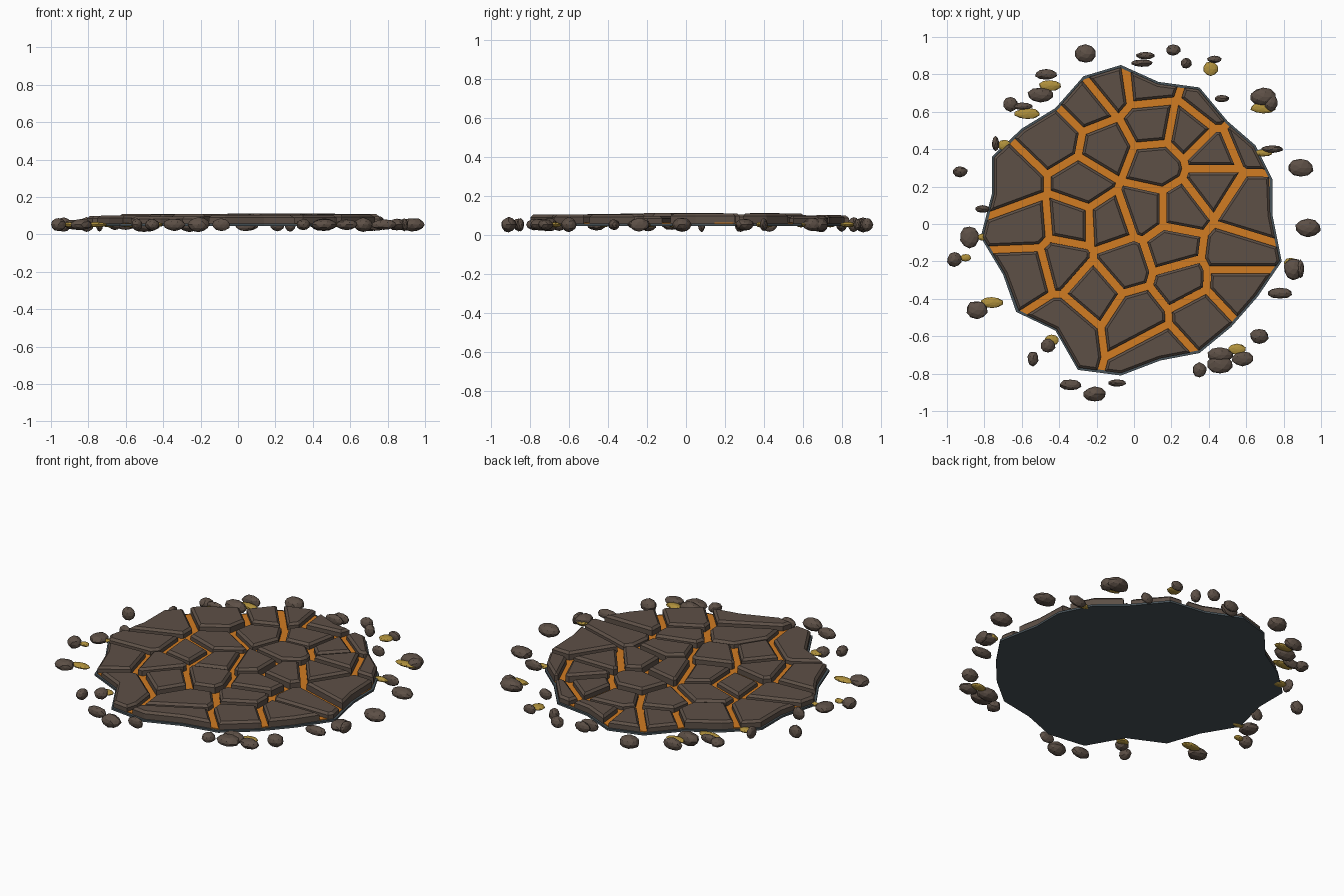
import bpy
import bmesh
import random
from mathutils import Vector

random.seed(4)

old_cube = bpy.data.objects.get("Cube")
if old_cube:
    bpy.data.objects.remove(old_cube, do_unlink=True)


def make_material(name, colour):
    material = bpy.data.materials.new(name)
    material.use_nodes = True
    rgba = (*colour, 1)
    material.diffuse_color = rgba
    material.node_tree.nodes["Principled BSDF"].inputs["Base Color"].default_value = rgba
    return material


stone = make_material("brown stone", (0.11, 0.08, 0.062))
lava = make_material("orange lava", (0.64, 0.2, 0.016))
slate = make_material("dark slate", (0.065, 0.087, 0.1))
gold = make_material("dull gold", (0.43, 0.28, 0.045))

# Plan of the patch, in hundredths of a unit
OUTLINE = [(-27, 79), (-7, 85), (13, 76), (35, 73), (50, 55), (65, 42), (74, 24), (74, 5),
           (79, -20), (66, -39), (52, -55), (35, -69), (14, -73), (-7, -81), (-30, -78),
           (-42, -57), (-63, -47), (-70, -27), (-82, -7), (-76, 16), (-76, 36),
           (-60, 51), (-42, 62)]

# Middle of each cracked plate
PLATES = [(-13, 73), (-24, 64), (7, 75), (41, 64), (9, 54), (30, 50), (42, 38), (61, 46),
          (-42, 46), (-15, 41), (11, 31), (-66, 21), (-27, 21), (-34, 1), (-14, 1), (6, 8),
          (25, 8), (42, 21), (60, 9), (-58, -1), (-57, -25), (-38, -20), (-21, -35),
          (-6, -22), (21, -13), (52, -17), (52, -32), (26, -31), (35, -48), (2, -50),
          (12, -69), (-38, -55)]

# Loose stones: position and half-sizes in plan
PEBBLES = [(-26, 91, 6, 5), (-47, 80, 6, 3), (-50, 69, 7, 4), (-66, 64, 4, 4), (-60, 63, 6, 2),
           (-74, 43, 2, 4), (-93, 28, 4, 3), (-81, 8, 4, 2), (-88, -7, 5, 6), (-96, -19, 4, 4),
           (-84, -46, 6, 5), (-54, -72, 3, 4), (-46, -65, 4, 4), (-34, -86, 6, 3),
           (-21, -91, 6, 4), (-9, -85, 5, 2), (35, -78, 4, 4), (46, -70, 7, 4), (46, -75, 7, 5),
           (58, -72, 6, 4), (67, -60, 5, 4), (78, -37, 7, 3), (89, -24, 2, 5), (85, -24, 5, 6),
           (93, -2, 7, 5), (89, 30, 7, 5), (74, 40, 6, 2), (69, 68, 7, 5), (73, 65, 4, 5),
           (47, 67, 4, 2), (43, 88, 4, 2), (28, 86, 3, 3), (21, 93, 4, 3), (6, 90, 5, 2),
           (4, 86, 6, 2)]
SHARDS = [(-45, 74, 6, 3), (-57, 59, 7, 3), (-69, 42, 4, 3), (-90, -18, 3, 2), (-76, -42, 6, 3),
          (-44, -62, 4, 3), (55, -67, 5, 3), (84, -21, 4, 3), (69, 38, 5, 2), (69, 62, 7, 3),
          (41, 83, 4, 4), (-80, -7, 4, 2)]

outline = [Vector(p) / 100 for p in OUTLINE]
centres = [Vector(p) / 100 for p in PLATES]


def finish(bm, name, material):
    bmesh.ops.recalc_face_normals(bm, faces=bm.faces)
    mesh = bpy.data.meshes.new(name)
    bm.to_mesh(mesh)
    bm.free()
    mesh.materials.append(material)
    obj = bpy.data.objects.new(name, mesh)
    bpy.context.collection.objects.link(obj)
    return obj


def slab(name, polygon, low, high, material, chamfer=0):
    """Extrude a plan polygon, optionally with a chamfered top edge."""
    bm = bmesh.new()
    bottom = bm.faces.new([bm.verts.new((p.x, p.y, low)) for p in polygon])
    bottom.normal_update()
    grown = bmesh.ops.extrude_face_region(bm, geom=[bottom], use_keep_orig=True)
    top_verts = [g for g in grown["geom"] if isinstance(g, bmesh.types.BMVert)]
    top = [g for g in grown["geom"] if isinstance(g, bmesh.types.BMFace)]
    for v in top_verts:
        v.co.z = high - chamfer
    bmesh.ops.recalc_face_normals(bm, faces=bm.faces)
    if chamfer:
        bmesh.ops.inset_region(bm, faces=top, thickness=chamfer, depth=0, use_even_offset=True)
        for v in top[0].verts:
            v.co.z = high
    return finish(bm, name, material)


def clip(polygon, point, normal):
    """Keep the part of the polygon behind a line."""
    kept = []
    for a, b in zip(polygon, polygon[1:] + polygon[:1]):
        da, db = (a - point).dot(normal), (b - point).dot(normal)
        if da <= 0:
            kept.append(a)
        if (da < 0 < db) or (db < 0 < da):
            kept.append(a.lerp(b, da / (da - db)))
    return kept


def tidy(polygon, shortest=0.018):
    """Drop corners that nearly touch the one before."""
    return [p for i, p in enumerate(polygon) if (p - polygon[i - 1]).length > shortest]


def boulder(name, x, y, rx, ry, rz, material):
    bm = bmesh.new()
    bmesh.ops.create_icosphere(bm, subdivisions=2, radius=1)
    for v in bm.verts:
        v.co *= random.uniform(0.92, 1.04)
        v.co = Vector((v.co.x * rx, v.co.y * ry, v.co.z * rz))
    obj = finish(bm, name, material)
    obj.location = (x, y, 0.052)
    return obj


# Base and glowing layer
slab("slate_base", outline, 0.045, 0.057, slate)
slab("lava_layer", [p * 0.98 for p in outline], 0.05, 0.062, lava)

# Cracked stone plates: each keeps the ground nearest its own middle
HALF_CRACK = 0.02
for i, centre in enumerate(centres):
    shape = [p * 0.985 for p in outline]
    for other in centres:
        if other != centre:
            away = (other - centre).normalized()
            shape = clip(shape, (centre + other) / 2 - away * HALF_CRACK, away)
    shape = tidy(shape)
    if len(shape) > 2:
        slab(f"stone_plate_{i + 1}", shape, 0.055, random.uniform(0.094, 0.113), stone, 0.013)

# Loose stones and gold shards around the rim
for i, (x, y, rx, ry) in enumerate(PEBBLES):
    boulder(f"pebble_{i + 1}", x / 100, y / 100, rx / 100, ry / 100,
            random.uniform(0.027, 0.04), stone)
for i, (x, y, rx, ry) in enumerate(SHARDS):
    boulder(f"gold_shard_{i + 1}", x / 100, y / 100, rx / 100, ry / 100, 0.014, gold)
